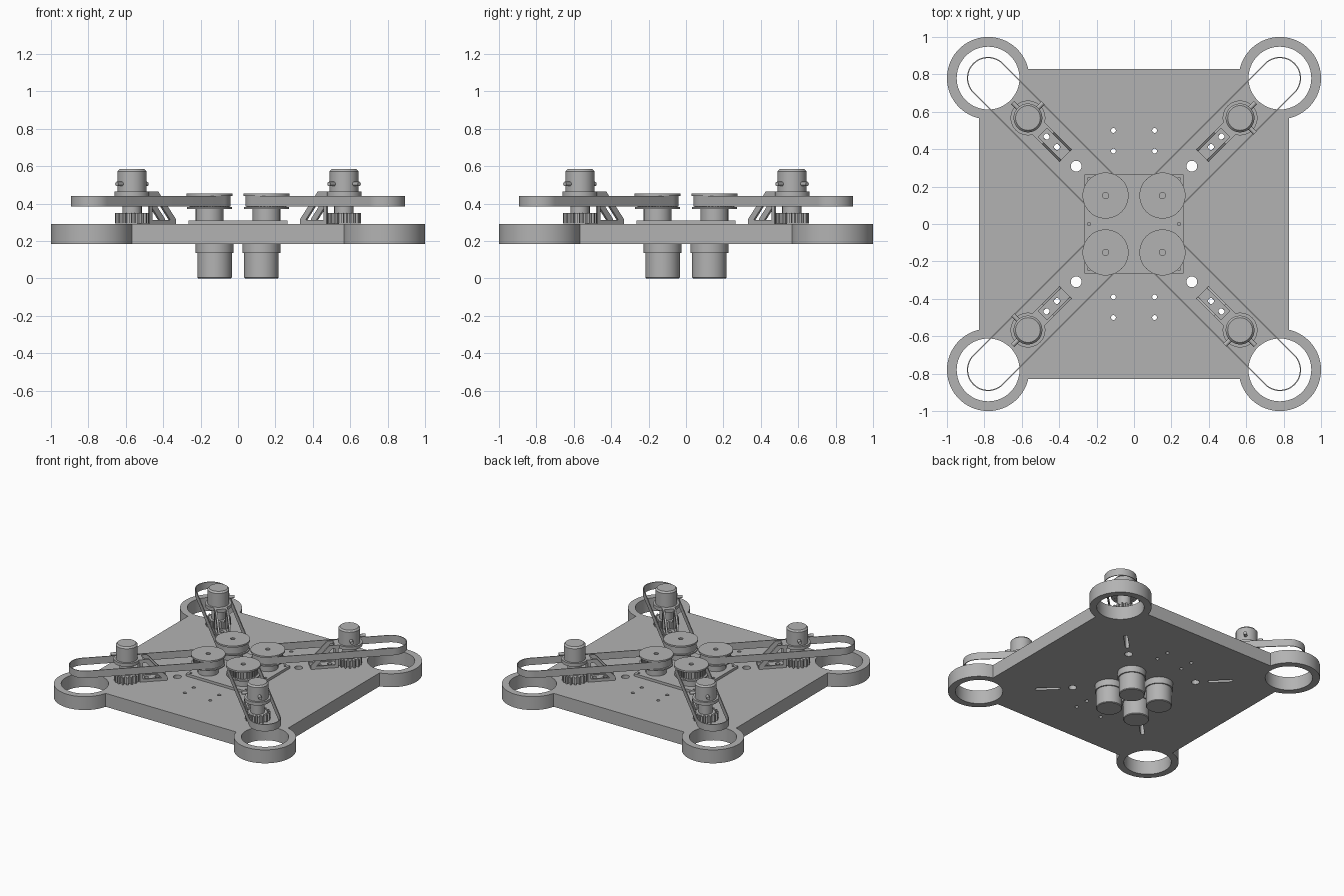
import bpy, bmesh
from math import sin, cos, pi, radians, sqrt, asin
from mathutils import Matrix

cube = bpy.data.objects.get("Cube")
if cube:
    bpy.data.objects.remove(cube)

grey = bpy.data.materials.new("plain_grey")
grey.use_nodes = True
grey.diffuse_color = (0.45, 0.45, 0.45, 1)
grey.node_tree.nodes["Principled BSDF"].inputs["Base Color"].default_value = (0.45, 0.45, 0.45, 1)


def finish(name, mesh, matrix=None):
    """Weld, shade and link a mesh as a named object."""
    bm = bmesh.new()
    bm.from_mesh(mesh)
    bmesh.ops.remove_doubles(bm, verts=bm.verts, dist=0.00005)
    if matrix:
        bm.transform(matrix)
    bmesh.ops.recalc_face_normals(bm, faces=bm.faces)
    bm.to_mesh(mesh)
    bm.free()
    mesh.materials.clear()
    mesh.materials.append(grey)
    obj = bpy.data.objects.new(name, mesh)
    bpy.context.collection.objects.link(obj)
    bpy.ops.object.select_all(action='DESELECT')
    obj.select_set(True)
    bpy.context.view_layer.objects.active = obj
    bpy.ops.object.shade_smooth_by_angle(angle=radians(30))
    return obj


def prism(name, loops, z0, z1, matrix=None):
    """Extrude an outline (first loop) with holes (other loops)."""
    curve = bpy.data.curves.new(name, 'CURVE')
    curve.dimensions = '2D'
    curve.fill_mode = 'BOTH'
    curve.extrude = (z1 - z0) / 2
    for loop in loops:
        spline = curve.splines.new('POLY')
        spline.points.add(len(loop) - 1)
        for point, (x, y) in zip(spline.points, loop):
            point.co = (x, y, 0, 1)
        spline.use_cyclic_u = True
    temp = bpy.data.objects.new(name + "_profile", curve)
    bpy.context.collection.objects.link(temp)
    graph = bpy.context.evaluated_depsgraph_get()
    mesh = bpy.data.meshes.new_from_object(temp.evaluated_get(graph))
    bpy.data.objects.remove(temp)
    lift = Matrix.Translation((0, 0, (z0 + z1) / 2))
    return finish(name, mesh, matrix @ lift if matrix else lift)


def lathe(name, profile, x, y=0, steps=48):
    """Revolve (radius, z) points about a vertical axis at x, y."""
    bm = bmesh.new()
    verts = [bm.verts.new((r, 0, z)) for r, z in profile]
    edges = [bm.edges.new(pair) for pair in zip(verts, verts[1:])]
    bmesh.ops.spin(bm, geom=verts + edges, cent=(0, 0, 0), axis=(0, 0, 1),
                   angle=2 * pi, steps=steps, use_merge=True)
    mesh = bpy.data.meshes.new(name)
    bm.to_mesh(mesh)
    bm.free()
    return finish(name, mesh, Matrix.Translation((x, y, 0)))


def arc(x, y, r, a0, a1, n=24):
    angles = [radians(a0 + (a1 - a0) * i / n) for i in range(n + 1)]
    return [(x + r * cos(a), y + r * sin(a)) for a in angles]


def circle(x, y, r, n=48):
    return arc(x, y, r, 0, 360, n)[:-1]


def rect(x0, x1, h):
    return [(x0, -h), (x1, -h), (x1, h), (x0, h)]


def stadium(x0, x1, r):
    return arc(x1, 0, r, -90, 90) + arc(x0, 0, r, 90, 270)


def gear(x, inner, outer, teeth):
    pts = []
    for i in range(teeth):
        for step, r in ((0, inner), (0.45, inner), (0.55, outer), (0.9, outer)):
            a = 2 * pi * (i + step) / teeth
            pts.append((x + r * cos(a), r * sin(a)))
    return pts


def turn(loop, degrees):
    c, s = cos(radians(degrees)), sin(radians(degrees))
    return [(x * c - y * s, x * s + y * c) for x, y in loop]


# Deck: square with a round wheel guard at every corner
HALF, GUARD, GUARD_R = 0.83, 0.78, 0.22
cut = 90 - asin((HALF - GUARD) / GUARD_R) * 180 / pi
outline, holes = [], []
for k in range(4):
    outline += turn(arc(GUARD, GUARD, GUARD_R, -cut, 90 + cut, 48), 90 * k)
    holes.append(turn(circle(GUARD, GUARD, 0.168, 64), 90 * k))
    holes.append(turn(circle(0.437, 0, 0.029, 24), 45 + 90 * k))
    holes.append(turn(stadium(0.54, 0.69, 0.014), 45 + 90 * k))
for x in (-0.11, 0.11):
    for y in (-0.5, -0.39, 0.39, 0.5):
        holes.append(circle(x, y, 0.013, 16))
prism("deck", [outline] + holes, 0.185, 0.29)

# Centre mounting plate
screws = [circle(x, y, 0.009, 12) for x in (-0.24, 0.24) for y in (-0.24, 0, 0.24)]
prism("centre_plate", [rect(-0.265, 0.265, 0.265)] + screws, 0.29, 0.31)

# Corner unit, built along +x and repeated on each diagonal
HUB, WHEEL, MOTOR = 0.152 * sqrt(2), 0.78 * sqrt(2), 0.567 * sqrt(2)
parts = []

# Drive motor under the deck
parts.append(lathe("drive_motor", [(0, 0), (0.087, 0), (0.092, 0.005), (0.092, 0.135),
                                   (0.101, 0.135), (0.101, 0.186), (0, 0.186)], 0.125 * sqrt(2)))

# Drive pulley with hub, teeth and flanges
parts.append(lathe("pulley_hub", [(0, 0.31), (0.074, 0.31), (0.074, 0.375), (0, 0.375)], HUB))
parts.append(prism("pulley_teeth", [gear(HUB, 0.098, 0.106, 36)], 0.372, 0.442))
parts.append(lathe("pulley_lower_flange", [(0, 0.372), (0.121, 0.372), (0.121, 0.382), (0, 0.382)], HUB))
parts.append(prism("pulley_upper_flange", [circle(HUB, 0, 0.123), circle(HUB, 0, 0.017, 20)], 0.44, 0.453))

# Belt reaching out over the wheel guard
parts.append(prism("belt", [stadium(HUB, WHEEL, 0.113), stadium(HUB, WHEEL, 0.107)], 0.385, 0.44))

# Bracket: foot, two triangular side ribs, bridge and motor ring
parts.append(prism("bracket_foot", [rect(0.517, 0.70, 0.047), circle(0.582, 0, 0.016, 20),
                                    circle(0.661, 0, 0.016, 20)], 0.29, 0.304))
rib = [(0.517, 0.29), (0.715, 0.29), (0.715, 0.465), (0.65, 0.465), (0.517, 0.318)]
rib_hole = [(0.558, 0.312), (0.692, 0.312), (0.692, 0.44), (0.672, 0.44)]
upright = Matrix.Rotation(radians(90), 4, 'X')
for side, t in (("left", -0.047), ("right", 0.034)):
    parts.append(prism("bracket_rib_" + side, [rib, rib_hole], t, t + 0.013, upright))
parts.append(prism("bracket_bridge", [rect(0.69, 0.74, 0.047)], 0.44, 0.465))
parts.append(prism("motor_ring", [circle(MOTOR, 0, 0.093), circle(MOTOR, 0, 0.07)], 0.44, 0.465))

# Steering motor with boss, gear and terminals
parts.append(lathe("steering_motor", [(0, 0.442), (0.077, 0.442), (0.077, 0.573),
                                      (0.066, 0.585), (0, 0.585)], MOTOR))
parts.append(lathe("motor_boss", [(0, 0.345), (0.05, 0.345), (0.05, 0.445), (0, 0.445)], MOTOR))
parts.append(prism("steering_gear", [gear(MOTOR, 0.068, 0.09, 16)], 0.295, 0.35))
for name, degrees in (("outer_terminal", 0), ("side_terminal", -90)):
    place = (Matrix.Translation((MOTOR, 0, 0.505)) @ Matrix.Rotation(radians(degrees), 4, 'Z')
             @ Matrix.Rotation(radians(90), 4, 'Y'))
    parts.append(prism(name, [circle(0, 0, 0.012, 16)], 0.07, 0.115, place))

# Repeat the unit on all four diagonals
corners = ("back_left", "back_right", "front_right", "front_left")
for part in parts:
    base = part.name
    for k, corner in enumerate(corners):
        obj = part if k == 0 else part.copy()
        if k:
            bpy.context.collection.objects.link(obj)
        obj.name = base + "_" + corner
        obj.rotation_euler.z = radians(45 + 90 * k)
